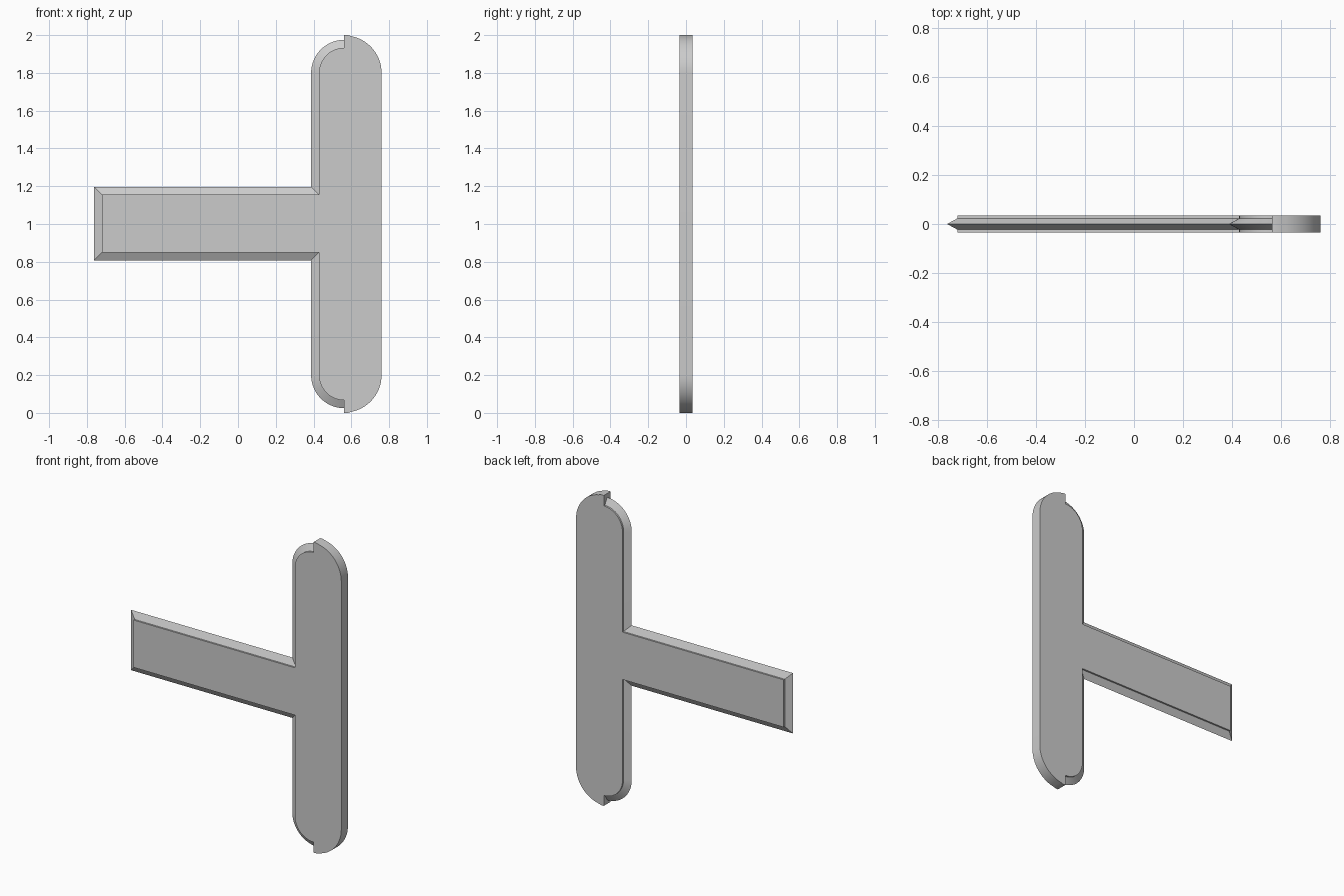
import bpy, bmesh, math

cube = bpy.data.objects.get("Cube")
if cube:
    bpy.data.objects.remove(cube, do_unlink=True)

HALF_BODY = 0.034     # half thickness of the flat slab
HALF_EDGE = 0.023     # half thickness where the sharpened edge meets the slab
AXIS_X = 0.562        # line joining the centres of the round ends
SEGMENTS = 16

grey = bpy.data.materials.new("plain grey")
grey.use_nodes = True
colour = (0.6, 0.6, 0.6, 1)
grey.diffuse_color = colour
grey.node_tree.nodes["Principled BSDF"].inputs["Base Color"].default_value = colour


def arc(z, radius, start, end):
    angles = [math.radians(start + (end - start) * i / SEGMENTS) for i in range(SEGMENTS + 1)]
    return [(AXIS_X + radius * math.cos(a), z + radius * math.sin(a)) for a in angles]


def left_path(grow):
    """Left outline from the top notch, round the shank, to the bottom notch."""
    radius = 0.133 + grow
    side = AXIS_X - radius
    top, bottom, tip = 1.155 + grow, 0.85 - grow, -0.72 - grow
    shank = [(side, top), (tip, top), (tip, bottom), (side, bottom)]
    return arc(1.8, radius, 90, 180) + shank + arc(0.2, radius, 180, 270)


def finish(name, bm):
    bmesh.ops.recalc_face_normals(bm, faces=bm.faces)
    mesh = bpy.data.meshes.new(name)
    bm.to_mesh(mesh)
    bm.free()
    mesh.materials.append(grey)
    obj = bpy.data.objects.new(name, mesh)
    bpy.context.collection.objects.link(obj)
    bpy.ops.object.select_all(action="DESELECT")
    obj.select_set(True)
    bpy.context.view_layer.objects.active = obj
    bpy.ops.object.shade_smooth_by_angle(angle=math.radians(25))


# Flat slab: shank and bar with larger rounded corners on the right
bm = bmesh.new()
outline = left_path(0) + arc(0.2, 0.198, 270, 360) + arc(1.8, 0.198, 0, 90)
# Stretch the right corners to reach the full height
outline = [(x, 0 if z < 0.003 else 2 if z > 1.997 else z) for x, z in outline]
face = bm.faces.new([bm.verts.new((x, -HALF_BODY, z)) for x, z in outline])
result = bmesh.ops.extrude_face_region(bm, geom=[face])
moved = [v for v in result["geom"] if isinstance(v, bmesh.types.BMVert)]
bmesh.ops.translate(bm, verts=moved, vec=(0, 2 * HALF_BODY, 0))
finish("flat_body", bm)

# Wedge-shaped edge along the left outline
bm = bmesh.new()
rows = []
for grow, y in ((0, -HALF_EDGE), (0.042, 0), (0, HALF_EDGE)):
    rows.append([bm.verts.new((x, y, z)) for x, z in left_path(grow)])
for a, b in zip(rows, rows[1:]):
    for i in range(len(a) - 1):
        bm.faces.new((a[i], a[i + 1], b[i + 1], b[i]))
for end in (0, -1):
    bm.faces.new([row[end] for row in rows])
finish("sharpened_edge", bm)
